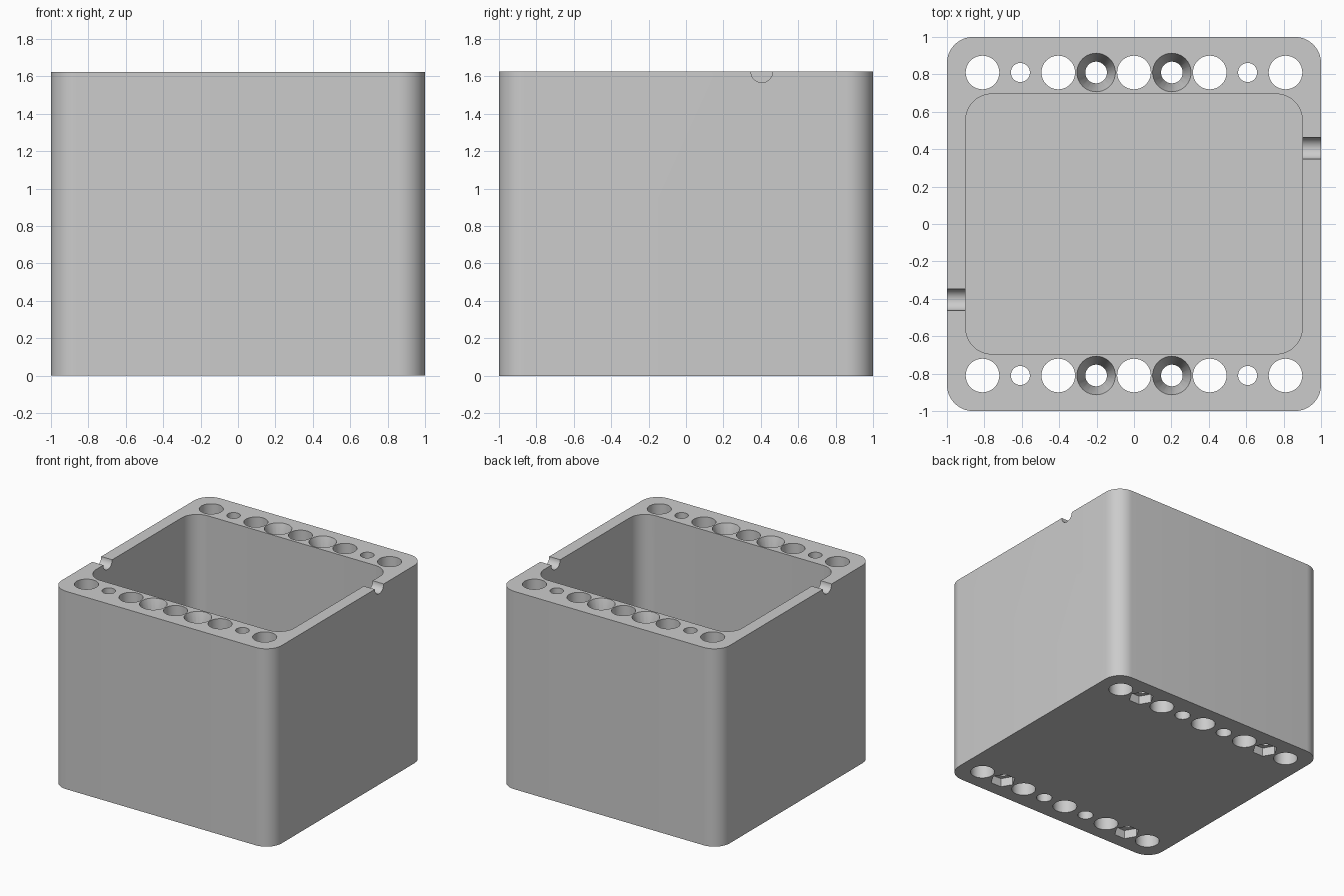
import bpy, bmesh, math
from mathutils import Matrix, Vector

if "Cube" in bpy.data.objects:
    bpy.data.objects.remove(bpy.data.objects["Cube"], do_unlink=True)

HEIGHT = 1.625
ROW_Y = 0.81          # the two rows of holes lie at +/- this y
PITCH = 0.2025        # spacing between neighbouring holes

grey = bpy.data.materials.new("light grey")
grey.use_nodes = True
grey.diffuse_color = (0.6, 0.6, 0.6, 1)
grey.node_tree.nodes["Principled BSDF"].inputs["Base Color"].default_value = (0.6, 0.6, 0.6, 1)


def rounded_block(bm, half_x, half_y, radius, z0, z1, steps=12):
    """Upright block with rounded vertical corners."""
    ring = []
    for i, (sx, sy) in enumerate([(1, 1), (-1, 1), (-1, -1), (1, -1)]):
        for k in range(steps + 1):
            a = (i + k / steps) * math.pi / 2
            ring.append(bm.verts.new((sx * (half_x - radius) + radius * math.cos(a),
                                      sy * (half_y - radius) + radius * math.sin(a), z0)))
    base = bm.faces.new(ring)
    top = bmesh.ops.extrude_face_region(bm, geom=[base])["geom"]
    bmesh.ops.translate(bm, vec=(0, 0, z1 - z0),
                        verts=[g for g in top if isinstance(g, bmesh.types.BMVert)])


def cone(bm, x, y, z0, z1, r0, r1, sides=40):
    """Upright cylinder or cone between two heights."""
    bmesh.ops.create_cone(bm, cap_ends=True, segments=sides, radius1=r0, radius2=r1,
                          depth=z1 - z0, matrix=Matrix.Translation((x, y, (z0 + z1) / 2)))


def make_object(name, bm):
    bmesh.ops.recalc_face_normals(bm, faces=bm.faces[:])
    mesh = bpy.data.meshes.new(name)
    bm.to_mesh(mesh)
    bm.free()
    mesh.materials.append(grey)
    obj = bpy.data.objects.new(name, mesh)
    bpy.context.collection.objects.link(obj)
    return obj


# Outer body
bm = bmesh.new()
rounded_block(bm, 1, 1, 0.14, 0, HEIGHT)
body = make_object("open_box", bm)

# Cavity and all through holes
bm = bmesh.new()
rounded_block(bm, 0.9, 0.695, 0.14, 0.1, HEIGHT + 0.2)
for y in (-ROW_Y, ROW_Y):
    for i in range(-4, 5):
        radius = 0.09 if i % 2 == 0 else (0.058 if abs(i) == 1 else 0.051)
        cone(bm, i * PITCH, y, -0.1, HEIGHT + 0.1, radius, radius)
holes = make_object("hole_cutter", bm)

# Countersinks on top, nut pockets underneath, cable notches in the side walls
bm = bmesh.new()
for y in (-ROW_Y, ROW_Y):
    for side in (-1, 1):
        cone(bm, side * PITCH, y, HEIGHT - 0.2, HEIGHT + 0.1, 0.043, 0.133)
        cone(bm, side * 3 * PITCH, y, -0.1, 0.07, 0.095, 0.095, sides=6)
# Hexagon points lie along x
hexes = [v for v in bm.verts if v.co.z < 0.5]
for y in (-ROW_Y, ROW_Y):
    for side in (-1, 1):
        centre = Vector((side * 3 * PITCH, y, 0))
        group = [v for v in hexes if (v.co - centre).length < 0.3]
        bmesh.ops.rotate(bm, cent=centre, matrix=Matrix.Rotation(math.pi / 6, 3, "Z"), verts=group)
for side in (-1, 1):
    turn = Matrix.Translation((side * 0.96, side * 0.405, HEIGHT)) @ Matrix.Rotation(math.pi / 2, 4, "Y")
    bmesh.ops.create_cone(bm, cap_ends=True, segments=36, radius1=0.058, radius2=0.058,
                          depth=0.24, matrix=turn)
recesses = make_object("recess_cutter", bm)

# Cut, apply and tidy up
bpy.ops.object.select_all(action="DESELECT")
bpy.context.view_layer.objects.active = body
body.select_set(True)
for cutter in (holes, recesses):
    cutter.hide_render = True
    mod = body.modifiers.new(cutter.name, "BOOLEAN")
    mod.operation = "DIFFERENCE"
    mod.solver = "EXACT"
    mod.object = cutter
    bpy.ops.object.modifier_apply(modifier=mod.name)
    bpy.data.objects.remove(cutter, do_unlink=True)

bpy.ops.object.shade_smooth_by_angle(angle=math.radians(30))
